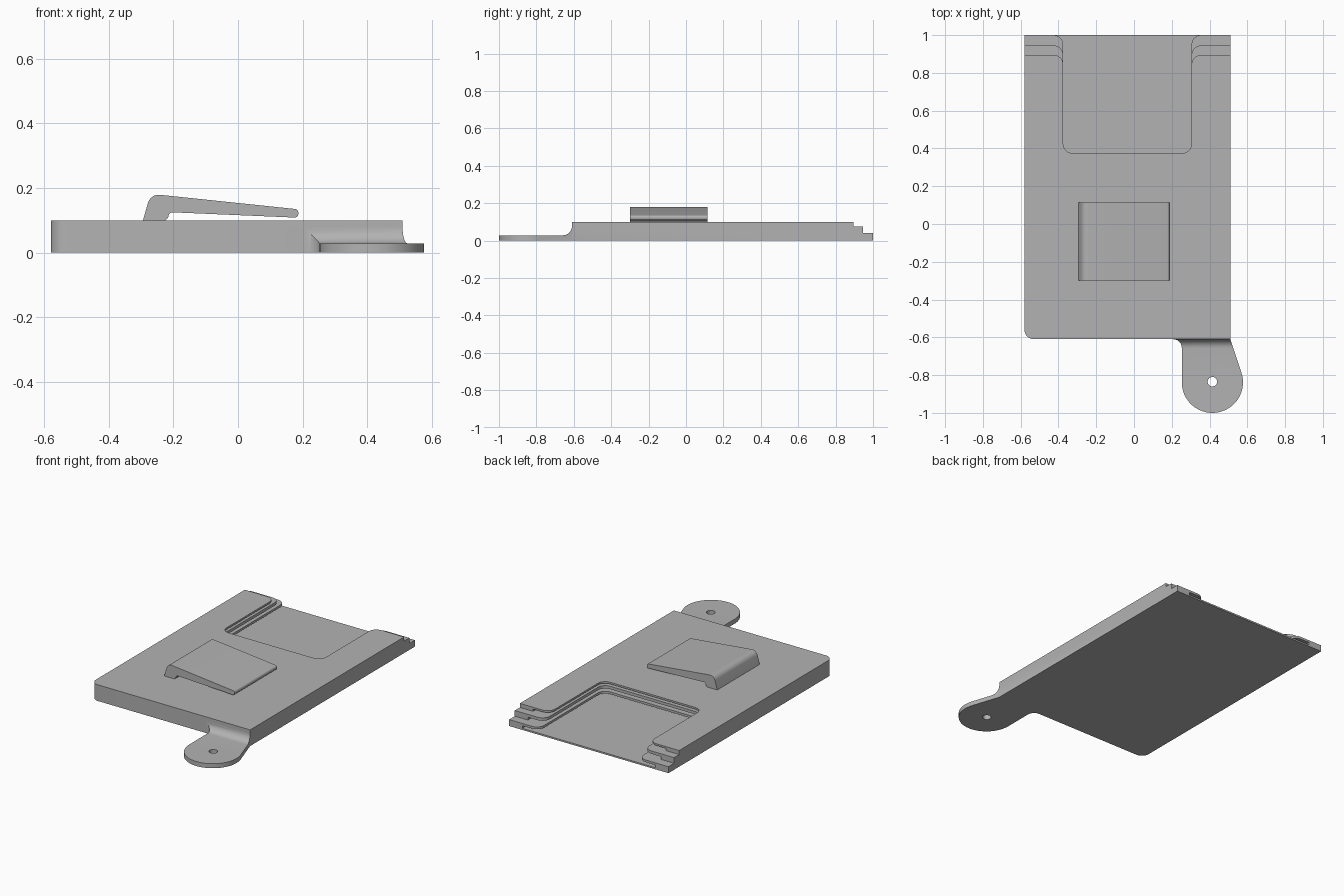
import bpy, bmesh, math
from mathutils import Vector

if "Cube" in bpy.data.objects:
    bpy.data.objects.remove(bpy.data.objects["Cube"])

grey = bpy.data.materials.new("plain_grey")
grey.use_nodes = True
grey.diffuse_color = (0.45, 0.45, 0.45, 1)
grey.node_tree.nodes["Principled BSDF"].inputs["Base Color"].default_value = (0.45, 0.45, 0.45, 1)


def rounded(corners, steps=8):
    """Outline from (x, y, radius) corners, each replaced by a tangent arc."""
    out = []
    for i, (x, y, r) in enumerate(corners):
        p = Vector((x, y))
        if r == 0:
            out.append(p)
            continue
        a = (Vector(corners[i - 1][:2]) - p).normalized()
        b = (Vector(corners[(i + 1) % len(corners)][:2]) - p).normalized()
        half = a.angle(b) / 2
        centre = p + (a + b).normalized() * r / math.sin(half)
        start, end = p + a * r / math.tan(half), p + b * r / math.tan(half)
        sweep = (start - centre).angle_signed(end - centre)
        first = math.atan2(start.y - centre.y, start.x - centre.x)
        for k in range(steps + 1):
            t = first - sweep * k / steps
            out.append(centre + r * Vector((math.cos(t), math.sin(t))))
    return out


def prism(name, outline, low, high, axis="z"):
    """Extrude an outline along one axis."""
    place = {"z": lambda u, v, w: (u, v, w),
             "x": lambda u, v, w: (w, u, v),
             "y": lambda u, v, w: (u, w, v)}[axis]
    bm = bmesh.new()
    face = bm.faces.new([bm.verts.new(place(p[0], p[1], low)) for p in outline])
    top = bmesh.ops.extrude_face_region(bm, geom=[face])["geom"]
    move = Vector(place(0, 0, high - low))
    bmesh.ops.translate(bm, vec=move, verts=[g for g in top if isinstance(g, bmesh.types.BMVert)])
    bmesh.ops.recalc_face_normals(bm, faces=bm.faces)
    mesh = bpy.data.meshes.new(name)
    bm.to_mesh(mesh)
    bm.free()
    mesh.materials.append(grey)
    obj = bpy.data.objects.new(name, mesh)
    bpy.context.collection.objects.link(obj)
    return obj


def select(obj):
    bpy.ops.object.select_all(action="DESELECT")
    obj.select_set(True)
    bpy.context.view_layer.objects.active = obj


def combine(obj, other, operation):
    """Apply an exact boolean and drop the helper."""
    mod = obj.modifiers.new("cut", "BOOLEAN")
    mod.operation, mod.object, mod.solver = operation, other, "EXACT"
    select(obj)
    bpy.ops.object.modifier_apply(modifier=mod.name)
    bpy.data.objects.remove(other)


def box(x0, x1, y0, y1):
    return [(x0, y0), (x1, y0), (x1, y1), (x0, y1)]


LEFT, RIGHT, FRONT, BACK = -0.58, 0.51, -0.61, 1.0
CORNER = 0.05

# Card holder body
body = prism("holder_body", rounded([(LEFT, FRONT, CORNER), (RIGHT, FRONT, 0),
                                     (RIGHT, BACK, 0), (LEFT, BACK, 0)]), 0, 0.1)

# Thumb notch and stepped back edge: one cutter per tier
for floor, edge in ((0.01, BACK), (0.04, 0.945), (0.075, 0.895)):
    notch = rounded([(-0.375, 0.375, CORNER), (0.305, 0.375, CORNER),
                     (0.305, edge, CORNER), (0.7, edge, 0), (0.7, 1.2, 0),
                     (-0.7, 1.2, 0), (-0.7, edge, 0), (-0.375, edge, CORNER)])
    combine(body, prism("notch_cutter", notch, floor, 0.2), "DIFFERENCE")

# Three card slots open at the back
for low, high in ((0.01, 0.026), (0.04, 0.057), (0.075, 0.089)):
    combine(body, prism("slot_cutter", box(-0.49, 0.42, -0.5, 1.1), low, high), "DIFFERENCE")

# Ring tab: plan outline trimmed by a side profile with a fillet
cx, cy, r = 0.415, -0.838, 0.162
arc = [(cx + r * math.cos(math.radians(a)), cy + r * math.sin(math.radians(a)))
       for a in range(180, 379, 6)]
flare = rounded([(0.2, -0.57, 0), (0.2, FRONT, 0), (0.253, FRONT, 0.045), (0.253, cy, 0)])[:-1]
tab = prism("ring_tab", flare + arc + [(RIGHT, FRONT), (0.45, -0.57)], 0, 0.1)
side = rounded([(-1.1, -0.1, 0), (-0.5, -0.1, 0), (-0.5, 0.08, 0), (FRONT, 0.08, 0),
                (FRONT, 0.028, 0.048), (-1.1, 0.028, 0)])
combine(tab, prism("tab_profile", side, 0, 0.8, "x"), "INTERSECT")
hole = [(cx + 0.025 * math.cos(k * math.tau / 24), cy + 0.003 + 0.025 * math.sin(k * math.tau / 24))
        for k in range(24)]
combine(tab, prism("hole_cutter", hole, -0.1, 0.2), "DIFFERENCE")
combine(body, tab, "UNION")

# Money clip: springy arm on a short foot
profile = rounded([(-0.295, 0.098, 0), (-0.271, 0.182, 0.035), (0.187, 0.134, 0.0115),
                   (0.187, 0.108, 0.0115), (-0.212, 0.125, 0.012), (-0.217, 0.107, 0),
                   (-0.226, 0.098, 0)])
clip = prism("money_clip", profile, -0.3, 0.115, "y")

for obj in (body, clip):
    select(obj)
    bpy.ops.object.shade_smooth_by_angle(angle=math.radians(30))
